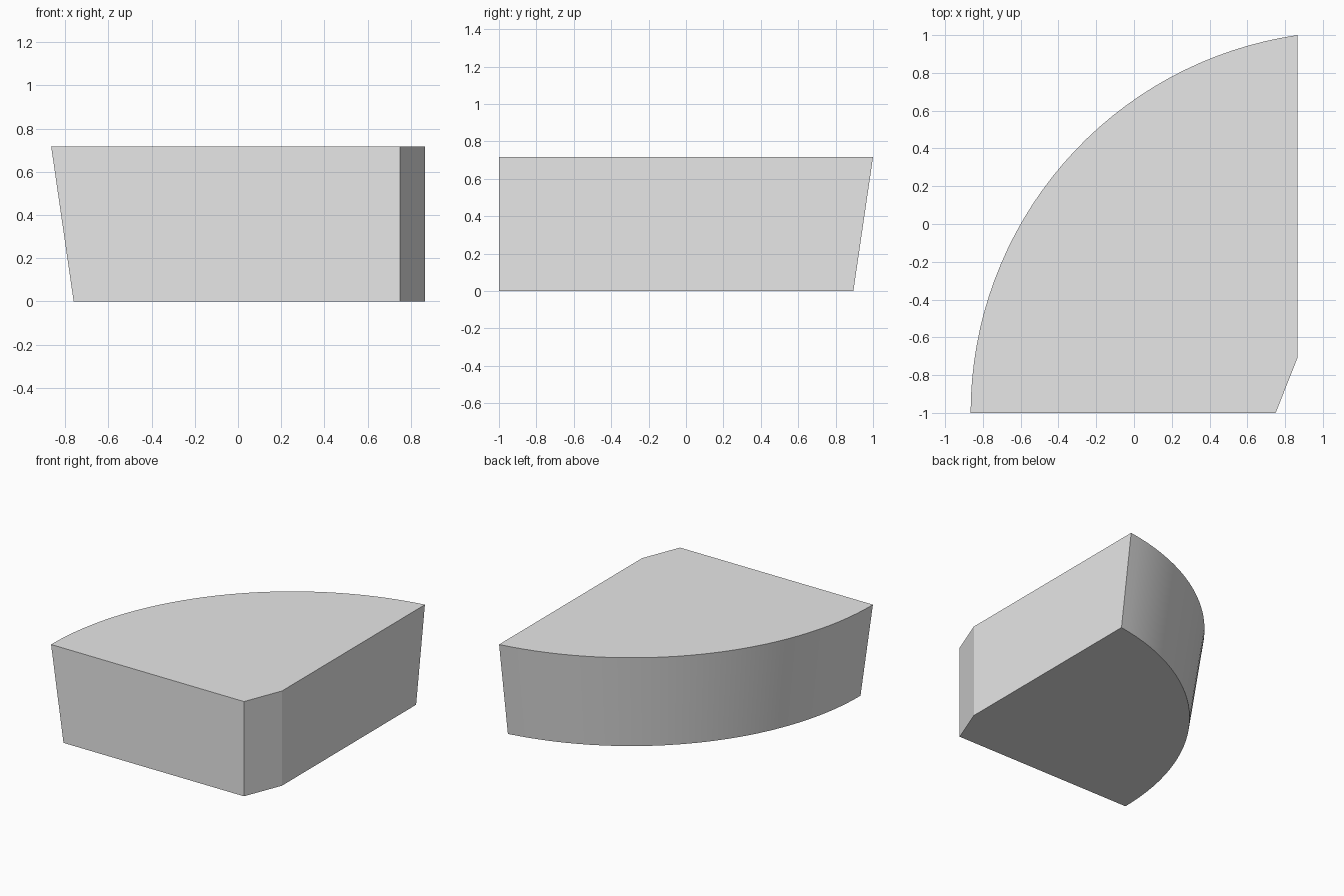
import bpy, bmesh, math

cube = bpy.data.objects.get("Cube")
if cube:
    bpy.data.objects.remove(cube, do_unlink=True)

HEIGHT = 0.717
SIDE = 0.865               # straight side plane
FRONT = -1.0               # front plane
CENTRE_X = 1.156           # axis of the tapered curved wall
SEGMENTS = 32

grey = bpy.data.materials.new("plain_grey")
grey.use_nodes = True
colour = (0.8, 0.8, 0.8, 1)
grey.diffuse_color = colour
grey.node_tree.nodes["Principled BSDF"].inputs["Base Color"].default_value = colour


def outline(radius):
    """Curved wall from the front to the straight side, then the cut corner."""
    end = math.acos((CENTRE_X - SIDE) / radius)
    points = []
    for i in range(SEGMENTS + 1):
        a = end * i / SEGMENTS
        points.append((CENTRE_X - radius * math.cos(a), FRONT + radius * math.sin(a)))
    return points + [(SIDE, -0.71), (0.75, FRONT)]


# Wedge block: two outlines joined by side walls
bm = bmesh.new()
lower = [bm.verts.new((x, y, 0)) for x, y in outline(1.917)]
upper = [bm.verts.new((x, y, HEIGHT)) for x, y in outline(2.021)]
bm.faces.new(lower)
bm.faces.new(upper)
count = len(lower)
for i in range(count):
    j = (i + 1) % count
    wall = bm.faces.new((lower[i], lower[j], upper[j], upper[i]))
    wall.smooth = i < SEGMENTS
bmesh.ops.recalc_face_normals(bm, faces=bm.faces)

mesh = bpy.data.meshes.new("wedge_block")
bm.to_mesh(mesh)
bm.free()
mesh.materials.append(grey)
block = bpy.data.objects.new("wedge_block", mesh)
bpy.context.collection.objects.link(block)

# Smooth curved wall with crisp corners
bpy.context.view_layer.objects.active = block
block.select_set(True)
bpy.ops.object.shade_smooth_by_angle(angle=math.radians(20))
